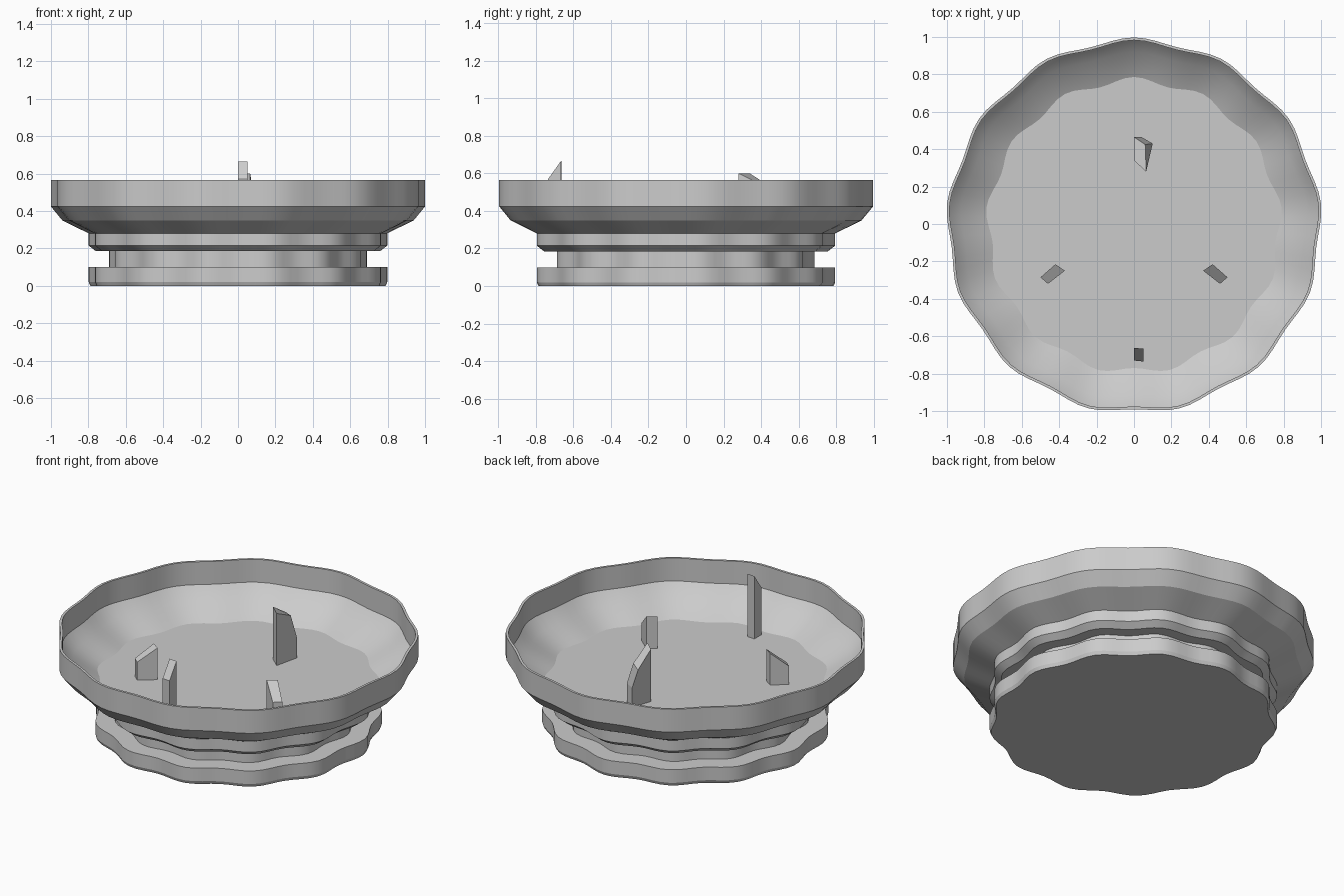
import bpy, math

if "Cube" in bpy.data.objects:
    bpy.data.objects.remove(bpy.data.objects["Cube"])

LOBES, STEPS = 13, 8
N = LOBES * STEPS
Y0 = -0.009          # odd lobe count puts the ring axis slightly off centre


def make_object(name, verts, faces):
    me = bpy.data.meshes.new(name)
    me.from_pydata(verts, [], faces)
    ob = bpy.data.objects.new(name, me)
    bpy.context.collection.objects.link(ob)
    return ob


def lobed_lathe(name, profile):
    """Spin a (peak radius, z) profile with a scalloped outline, capped at both ends."""
    verts, faces = [], []
    for r, z in profile:
        amp = 0.0125 if r > 0.9 else 0.017
        for i in range(N):
            a = 2 * math.pi * i / N
            rr = r - amp * (1 - math.cos(LOBES * a))
            verts.append((-rr * math.sin(a), rr * math.cos(a) + Y0, z))
    for k in range(len(profile) - 1):
        for i in range(N):
            j = (i + 1) % N
            faces.append((k * N + i, k * N + j, (k + 1) * N + j, (k + 1) * N + i))
    last = (len(profile) - 1) * N
    faces.append(tuple(reversed(range(N))))
    faces.append(tuple(range(last, last + N)))
    ob = make_object(name, verts, faces)
    bpy.context.view_layer.objects.active = ob
    ob.select_set(True)
    bpy.ops.object.shade_smooth_by_angle(angle=math.radians(22))
    ob.select_set(False)
    return ob


def prism(name, side_a, side_b):
    """Solid between two matching polygons."""
    n = len(side_a)
    faces = [tuple(range(n)), tuple(reversed(range(n, 2 * n)))]
    faces += [(i, i + n, (i + 1) % n + n, (i + 1) % n) for i in range(n)]
    ob = make_object(name, side_a + side_b, faces)
    import bmesh
    bm = bmesh.new()
    bm.from_mesh(ob.data)
    bmesh.ops.recalc_face_normals(bm, faces=bm.faces)
    bm.to_mesh(ob.data)
    bm.free()
    return ob


# Dish with grooved foot: outside from the base up, then down the inside to the floor
lobed_lathe("dish", [
    (0.795, 0.0), (0.804, 0.02), (0.804, 0.10), (0.694, 0.10), (0.694, 0.185),
    (0.765, 0.185), (0.804, 0.215), (0.804, 0.28), (0.945, 0.35), (1.0065, 0.425),
    (1.0065, 0.565), (0.992, 0.565), (0.992, 0.425), (0.93, 0.355), (0.795, 0.28)])

FLOOR = 0.275

# Tall back peg with a stepped slanted top
prism("back_peg",
      [(0, 0.34, FLOOR), (0, 0.34, 0.60), (0, 0.465, 0.52), (0.04, 0.465, 0.40), (0.04, 0.465, FLOOR)],
      [(0.065, 0.28, FLOOR), (0.065, 0.28, 0.60), (0.06, 0.425, 0.53), (0.10, 0.43, 0.40), (0.10, 0.43, FLOOR)])

# Slim front peg rising towards the middle
prism("front_peg",
      [(x0, y, z) for x0, y, z in [(0, -0.73, FLOOR), (0, -0.73, 0.57), (0, -0.662, 0.665), (0, -0.662, FLOOR)]],
      [(x0, y, z) for x0, y, z in [(0.05, -0.735, FLOOR), (0.05, -0.735, 0.57), (0.05, -0.667, 0.665), (0.05, -0.667, FLOOR)]])

# Pair of short side pegs, higher at the inner end
for s, side in ((-1, "left"), (1, "right")):
    prism(side + "_peg",
          [(s * 0.46, -0.32, FLOOR), (s * 0.46, -0.32, 0.39), (s * 0.37, -0.25, 0.475), (s * 0.37, -0.25, FLOOR)],
          [(s * 0.50, -0.285, FLOOR), (s * 0.50, -0.285, 0.39), (s * 0.42, -0.215, 0.475), (s * 0.42, -0.215, FLOOR)])
